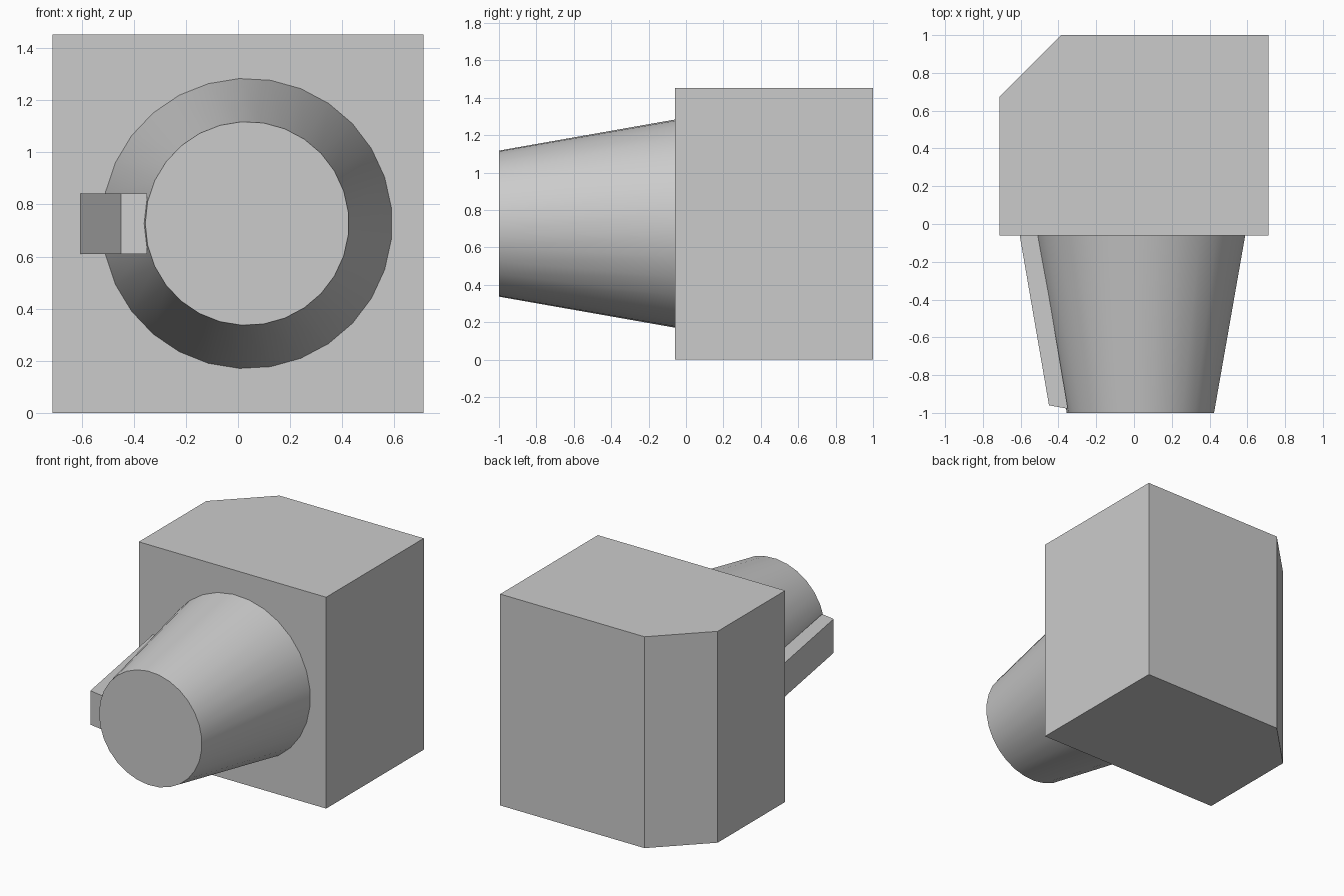
import bpy, bmesh, math
from mathutils import Matrix

cube = bpy.data.objects.get("Cube")
if cube:
    bpy.data.objects.remove(cube, do_unlink=True)

GREY = (0.6, 0.6, 0.6, 1.0)
grey = bpy.data.materials.new("plain grey")
grey.use_nodes = True
grey.diffuse_color = GREY
grey.node_tree.nodes["Principled BSDF"].inputs["Base Color"].default_value = GREY


def finish(name, bm):
    bmesh.ops.recalc_face_normals(bm, faces=bm.faces)
    mesh = bpy.data.meshes.new(name)
    bm.to_mesh(mesh)
    bm.free()
    mesh.materials.append(grey)
    obj = bpy.data.objects.new(name, mesh)
    bpy.context.collection.objects.link(obj)
    return obj


def prism(name, outline, z0, z1):
    """Extrude a plan outline from z0 up to z1."""
    bm = bmesh.new()
    base = bm.faces.new([bm.verts.new((x, y, z0)) for x, y in outline])
    top = bmesh.ops.extrude_face_region(bm, geom=[base])["geom"]
    verts = [v for v in top if isinstance(v, bmesh.types.BMVert)]
    bmesh.ops.translate(bm, verts=verts, vec=(0, 0, z1 - z0))
    return finish(name, bm)


# Block with one chamfered back corner
prism("body_block",
      [(-0.712, -0.06), (0.712, -0.06), (0.712, 1), (-0.385, 1), (-0.712, 0.673)],
      0, 1.452)

# Key bar lying along the taper
prism("key_bar",
      [(-0.605, -0.06), (-0.45, -0.96), (-0.35, -0.978), (-0.505, -0.06)],
      0.61, 0.843)

# Tapered spigot, pointing forward
bm = bmesh.new()
bmesh.ops.create_cone(bm, cap_ends=True, segments=29,
                      radius1=0.557, radius2=0.391, depth=0.94)
# Put one corner of the polygon on the key side
bm.verts.ensure_lookup_table()
v = bm.verts[0].co
turn = Matrix.Rotation(math.pi - math.atan2(v.y, v.x), 4, 'Z')
tip = Matrix.Rotation(math.pi / 2, 4, 'X')
bmesh.ops.transform(bm, verts=bm.verts,
                    matrix=Matrix.Translation((0.035, -0.53, 0.727)) @ tip @ turn)
spigot = finish("tapered_spigot", bm)
bpy.ops.object.select_all(action='DESELECT')
spigot.select_set(True)
bpy.context.view_layer.objects.active = spigot
bpy.ops.object.shade_smooth_by_angle(angle=math.radians(30))
